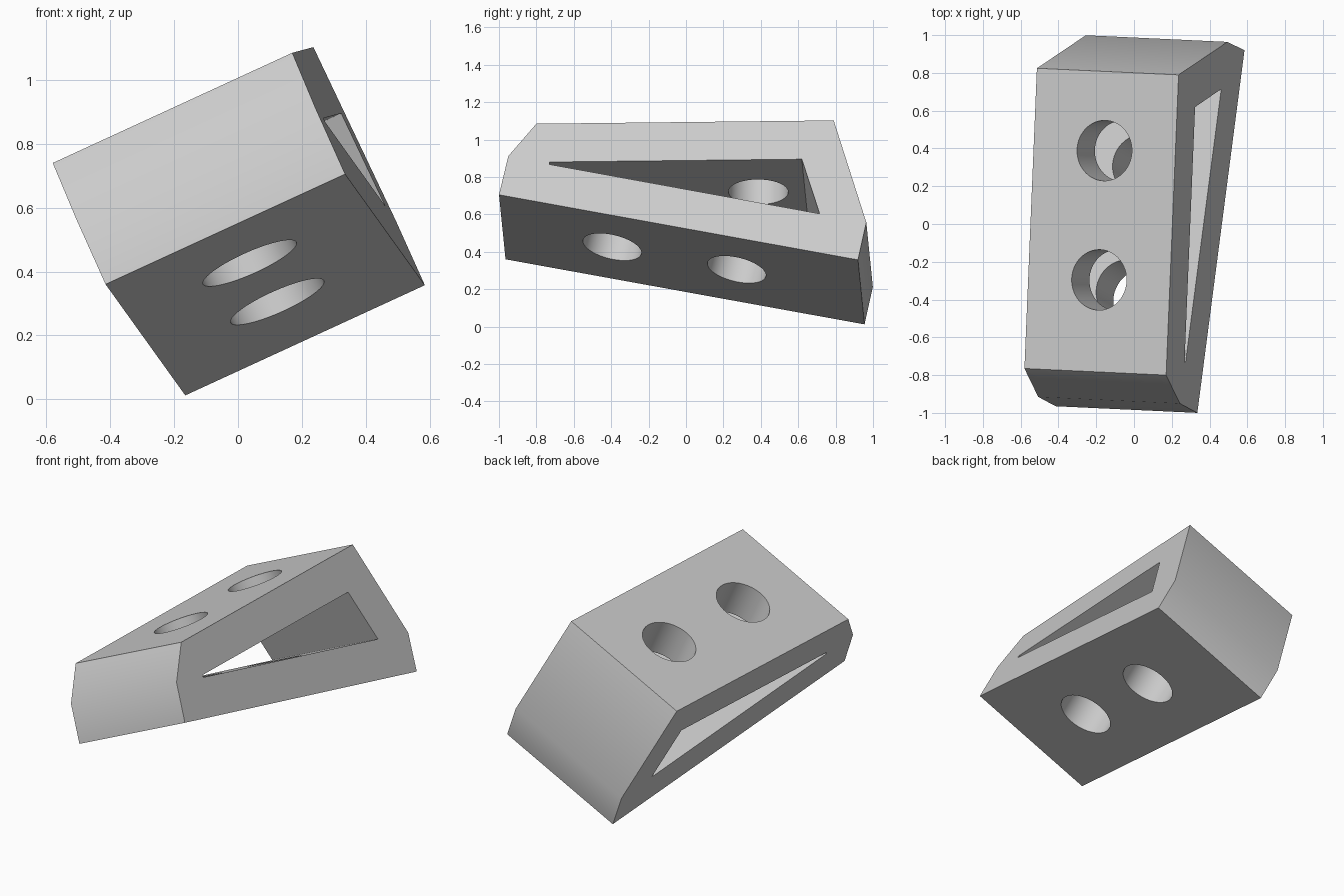
import bpy, bmesh
from mathutils import Matrix, Vector

cube = bpy.data.objects.get("Cube")
if cube:
    bpy.data.objects.remove(cube, do_unlink=True)

# Tilted frame: u along the top plate, v out of the top plate, w across the width
W = Vector((0.75, -0.035, 0.345))
WIDTH = W.length
W.normalize()
U = Vector((0.06, 1.59, 0.015))
U = (U - W * U.dot(W)).normalized()
V = W.cross(U)
FRAME = Matrix.Translation((0.17, -0.80, 1.085)) @ Matrix((U, V, W)).transposed().to_4x4()

grey = bpy.data.materials.new("light_grey")
grey.use_nodes = True
COLOUR = (0.6, 0.6, 0.6, 1)
grey.diffuse_color = COLOUR
grey.node_tree.nodes["Principled BSDF"].inputs["Base Color"].default_value = COLOUR


def make_object(name, bm):
    bmesh.ops.recalc_face_normals(bm, faces=bm.faces)
    mesh = bpy.data.meshes.new(name)
    bm.to_mesh(mesh)
    bm.free()
    mesh.materials.append(grey)
    obj = bpy.data.objects.new(name, mesh)
    obj.matrix_world = FRAME
    bpy.context.collection.objects.link(obj)
    return obj


def prism(name, profile, w0, w1):
    """Extrude a (u, v) outline between two positions across the width."""
    bm = bmesh.new()
    face = bm.faces.new([bm.verts.new((u, v, w0)) for u, v in profile])
    moved = bmesh.ops.extrude_face_region(bm, geom=[face])["geom"]
    bmesh.ops.translate(bm, vec=(0, 0, w1 - w0),
                        verts=[g for g in moved if isinstance(g, bmesh.types.BMVert)])
    return make_object(name, bm)


def hole(name, start, end, distance, out):
    """Round cutter through one plate, square to its outer surface."""
    along = (end - start).normalized()
    inward = Vector((-along.y, along.x)) * -out
    centre = start + along * distance + inward * 0.02
    axis = inward.to_3d()
    bm = bmesh.new()
    bmesh.ops.create_cone(bm, cap_ends=True, segments=64, radius1=0.16, radius2=0.16, depth=0.43,
                          matrix=Matrix.Translation((centre.x, centre.y, -WIDTH / 2))
                          @ axis.to_track_quat("Z", "Y").to_matrix().to_4x4())
    return make_object(name, bm)


# Wedge body with bent end walls
outline = [(0, 0), (1.591, 0), (1.770, -0.602), (1.727, -0.822), (-0.197, -0.4155), (-0.149, -0.189)]
body = prism("wedge_block", outline, -WIDTH, 0)

# Wedge-shaped slot across the full width
slot = [(0.072, -0.226), (1.422, -0.226), (1.520, -0.548), (0.072, -0.240)]
cutters = [prism("slot_cutter", slot, -WIDTH - 0.1, 0.1)]

# Two bolt holes in each plate
top_a, top_b = Vector(outline[0]), Vector(outline[1])
low_a, low_b = Vector(outline[4]), Vector(outline[3])
for i in range(2):
    cutters.append(hole(f"top_hole_cutter_{i}", top_a, top_b, 0.487 + 0.685 * i, 1))
    cutters.append(hole(f"bottom_hole_cutter_{i}", low_a, low_b, 0.602 + 0.682 * i, -1))

bpy.ops.object.select_all(action="DESELECT")
bpy.context.view_layer.objects.active = body
body.select_set(True)
for cutter in cutters:
    cutter.hide_render = True
    mod = body.modifiers.new(cutter.name, "BOOLEAN")
    mod.operation = "DIFFERENCE"
    mod.solver = "EXACT"
    mod.object = cutter
    bpy.ops.object.modifier_apply(modifier=mod.name)
    bpy.data.objects.remove(cutter, do_unlink=True)

bpy.ops.object.shade_smooth_by_angle()
